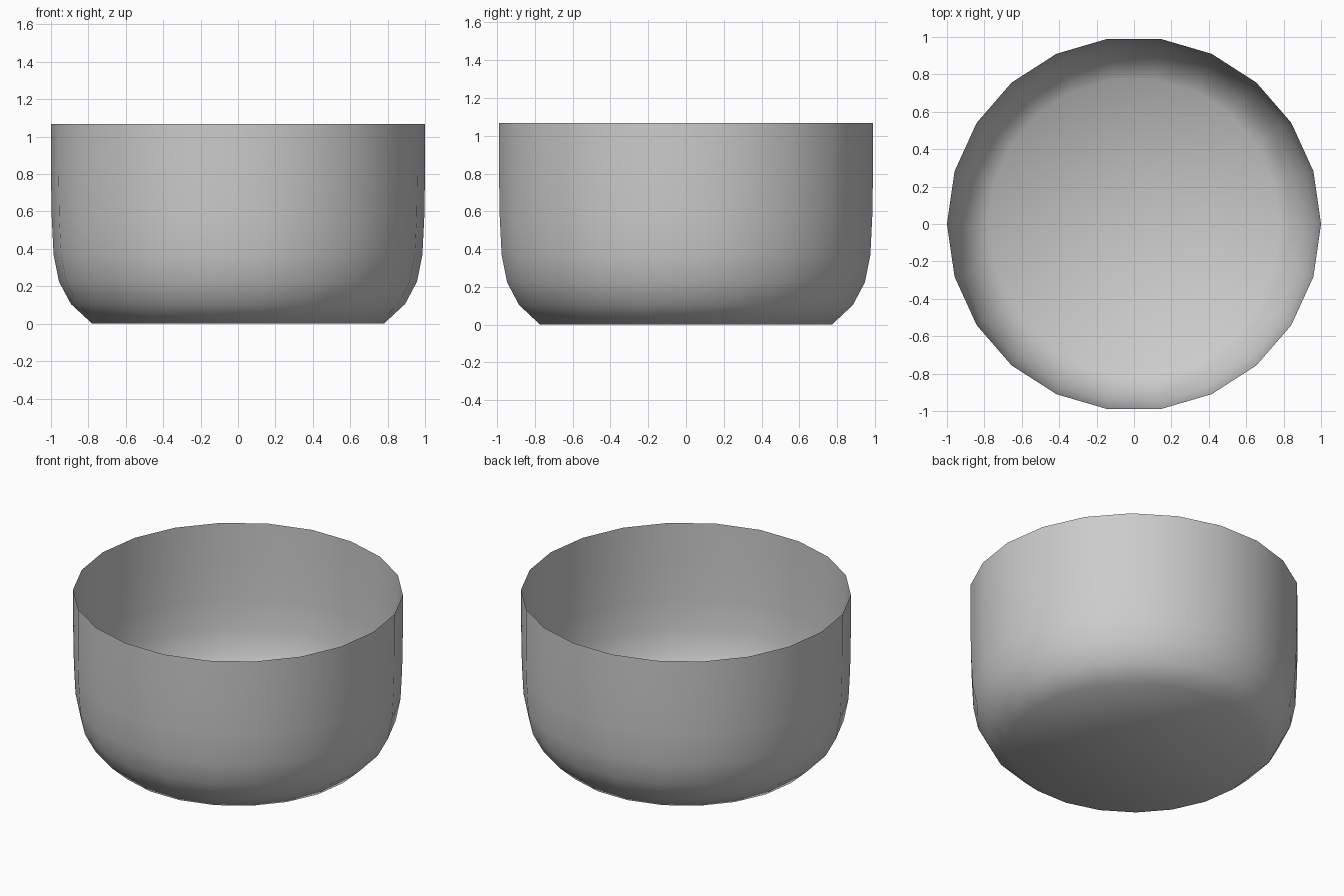
import bpy, bmesh, math

if "Cube" in bpy.data.objects:
    bpy.data.objects.remove(bpy.data.objects["Cube"])

SIDES = 22
# radius, height from the foot up to the open rim
PROFILE = [(0.78, 0.0), (0.893, 0.105), (0.957, 0.225), (0.986, 0.37),
           (0.996, 0.57), (1.0, 0.8), (1.0, 1.067)]

bm = bmesh.new()

# rings of the thin wall
rings = []
for r, z in PROFILE:
    rings.append([bm.verts.new((r * math.cos(2 * math.pi * i / SIDES),
                                r * math.sin(2 * math.pi * i / SIDES), z))
                  for i in range(SIDES)])
for low, high in zip(rings, rings[1:]):
    for i in range(SIDES):
        j = (i + 1) % SIDES
        bm.faces.new((low[i], low[j], high[j], high[i]))

# flat floor
centre = bm.verts.new((0, 0, 0))
for i in range(SIDES):
    bm.faces.new((centre, rings[0][(i + 1) % SIDES], rings[0][i]))

for f in bm.faces:
    f.smooth = True
mesh = bpy.data.meshes.new("bowl")
bm.to_mesh(mesh)
bm.free()
bowl = bpy.data.objects.new("bowl", mesh)
bpy.context.collection.objects.link(bowl)
